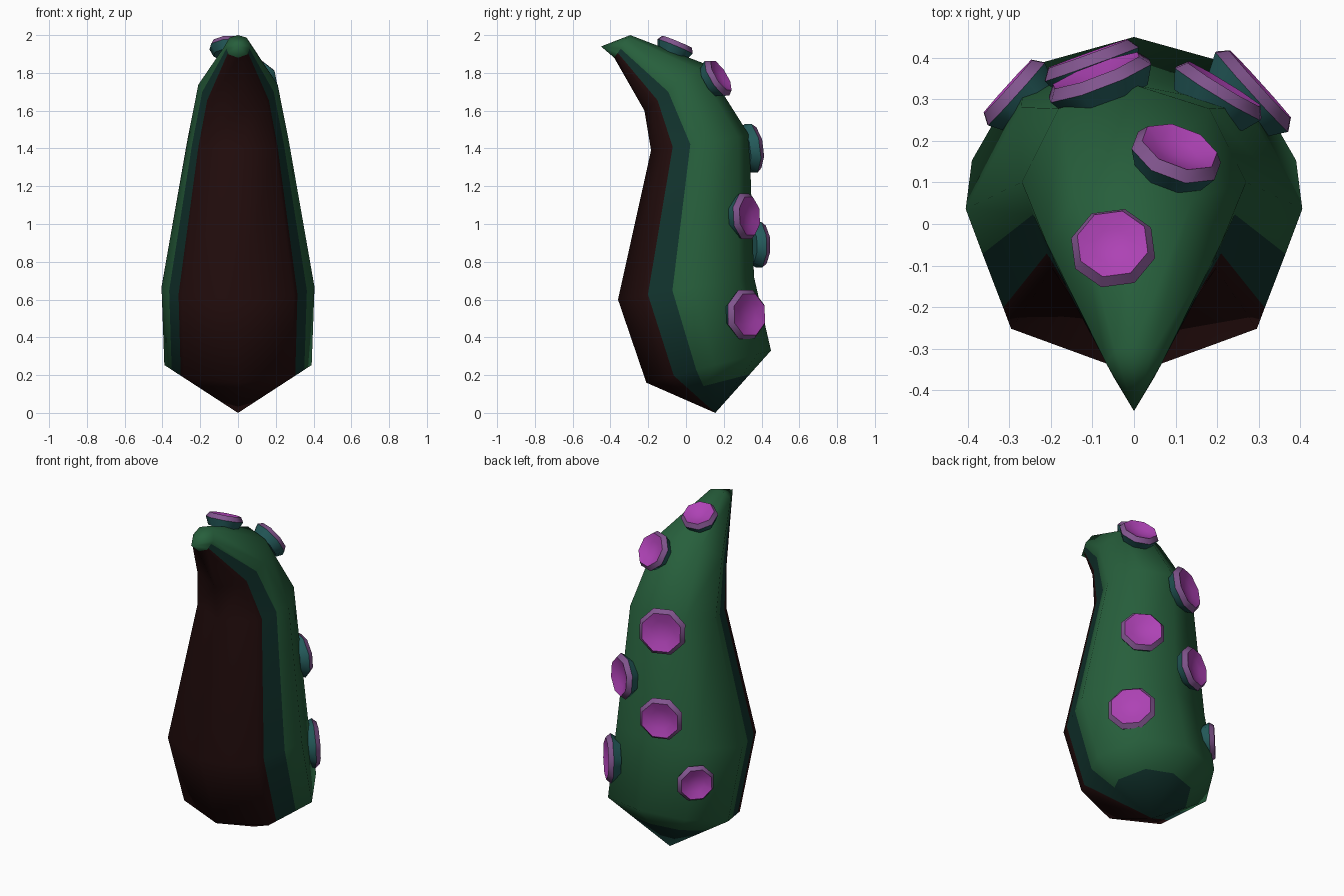
import bpy
import bmesh
import math
from mathutils import Vector

if "Cube" in bpy.data.objects:
    bpy.data.objects.remove(bpy.data.objects["Cube"])


def material(name, rgb):
    mat = bpy.data.materials.new(name)
    mat.use_nodes = True
    mat.diffuse_color = (*rgb, 1)
    mat.node_tree.nodes["Principled BSDF"].inputs["Base Color"].default_value = (*rgb, 1)
    return mat


green = material("green skin", (0.02, 0.115, 0.045))
dark_teal = material("dark teal band", (0.006, 0.035, 0.028))
dark_red = material("dark red underside", (0.017, 0.004, 0.004))
sucker_teal = material("teal sucker side", (0.018, 0.105, 0.105))
lilac = material("lilac sucker rim", (0.22, 0.09, 0.27))
purple = material("purple sucker cup", (0.42, 0.055, 0.46))


def finish(name, bm, mats, angle):
    bmesh.ops.recalc_face_normals(bm, faces=bm.faces)
    mesh = bpy.data.meshes.new(name)
    bm.to_mesh(mesh)
    bm.free()
    for mat in mats:
        mesh.materials.append(mat)
    obj = bpy.data.objects.new(name, mesh)
    bpy.context.collection.objects.link(obj)
    bpy.ops.object.select_all(action="DESELECT")
    obj.select_set(True)
    bpy.context.view_layer.objects.active = obj
    bpy.ops.object.shade_smooth_by_angle(angle=math.radians(angle))
    return obj


def loft(bm, rings, pick):
    """Bridge closed rings; pick(ring, column) gives the material slot."""
    for i, (a, b) in enumerate(zip(rings, rings[1:])):
        n = max(len(a), len(b))
        for j in range(n):
            k = (j + 1) % n
            if len(a) == 1:
                verts = (a[0], b[k], b[j])
            elif len(b) == 1:
                verts = (a[j], a[k], b[0])
            else:
                verts = (a[j], a[k], b[k], b[j])
            bm.faces.new(verts).material_index = pick(i, j)


# Tentacle body: half section as (front-to-back fraction, width fraction)
half = [(0, 0), (0.15, 0.73), (0.22, 0.777), (0.4, 0.9), (0.55, 1), (0.89, 0.67), (1, 0)]
section = half + [(t, -w) for t, w in half[-2:0:-1]]

# Each ring: front (y, z), back (y, z), half width
levels = [
    ((-0.21, 0.16), (0.45, 0.33), 0.39),
    ((-0.36, 0.60), (0.36, 0.72), 0.405),
    ((-0.185, 1.39), (0.335, 1.47), 0.27),
    ((-0.22, 1.60), (0.095, 1.85), 0.21),
    ((-0.38, 1.88), (-0.295, 2.0), 0.068),
]
rings = []
for front, back, width in levels:
    f, b = Vector((0, *front)), Vector((0, *back))
    rings.append([f.lerp(b, t) + Vector((w * width, 0, 0)) for t, w in section])
root, tip = Vector((0, 0.155, 0)), Vector((0, -0.45, 1.94))
collar = [p.lerp(root, 0.38) for p in rings[0]]
rings = [[root], collar] + rings + [[tip]]


def body_slot(i, j):
    column = min(j, len(section) - 1 - j)
    if i == len(rings) - 2:
        return 0                       # hooked tip
    if column < 2:
        return 2                       # underside
    return 1 if column == 2 or i == 0 else 0


bm = bmesh.new()
loft(bm, [[bm.verts.new(p) for p in ring] for ring in rings], body_slot)
finish("tentacle_body", bm, [green, dark_teal, dark_red], 55)

# Suckers: octagonal cups as (radius fraction, height)
cup = [(0, -0.04), (0.8, -0.04), (1, 0.005), (0.84, 0.032), (0.45, 0.014), (0, 0.006)]
cup_slots = [0, 0, 1, 2, 2]


def sucker(name, centre, normal, radius):
    turn = Vector(normal).to_track_quat("Z", "Y")
    bm = bmesh.new()
    loops = []
    for r, h in cup:
        count = 8 if r else 1
        loops.append([])
        for k in range(count):
            a = math.tau * (k + 0.5) / 8
            p = Vector((math.cos(a) * r * radius, math.sin(a) * r * radius, h))
            loops[-1].append(bm.verts.new(Vector(centre) + turn @ p))
    loft(bm, loops, lambda i, j: cup_slots[i])
    finish(name, bm, [sucker_teal, lilac, purple], 48)


sucker("sucker_crown", (-0.05, -0.06, 1.935), (-0.05, 0.38, 0.92), 0.105)
sucker("sucker_neck", (0.1, 0.16, 1.77), (0.3, 0.8, 0.5), 0.115)
sucker("sucker_upper_right", (-0.08, 0.34, 1.4), (-0.35, 0.92, 0.13), 0.14)
sucker("sucker_middle_left", (0.2, 0.31, 1.04), (0.52, 0.85, 0.06), 0.13)
sucker("sucker_middle_right", (-0.1, 0.38, 0.89), (-0.34, 0.94, 0.02), 0.13)
sucker("sucker_lower_left", (0.28, 0.315, 0.52), (0.74, 0.67, 0.03), 0.14)
sucker("sucker_lower_right", (-0.28, 0.31, 0.52), (-0.74, 0.67, 0.03), 0.11)
